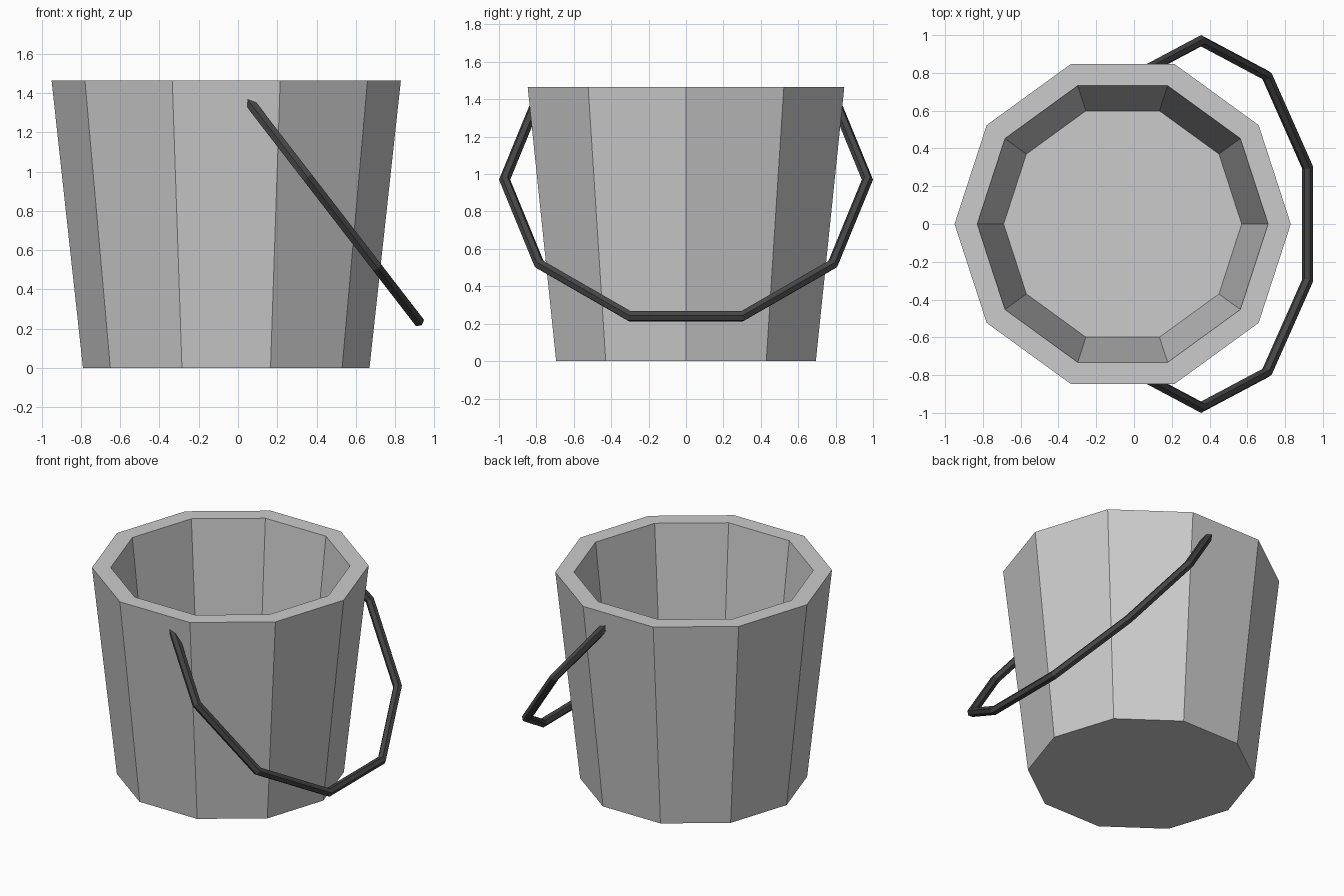
import bpy, bmesh
from math import cos, sin, radians, pi
from mathutils import Vector

if "Cube" in bpy.data.objects:
    bpy.data.objects.remove(bpy.data.objects["Cube"])


def finish(name, bm, color=None):
    bmesh.ops.recalc_face_normals(bm, faces=bm.faces)
    mesh = bpy.data.meshes.new(name)
    bm.to_mesh(mesh)
    bm.free()
    obj = bpy.data.objects.new(name, mesh)
    bpy.context.collection.objects.link(obj)
    if color:
        mat = bpy.data.materials.new(name + "_color")
        mat.diffuse_color = color
        mat.use_nodes = True
        mat.node_tree.nodes["Principled BSDF"].inputs["Base Color"].default_value = mat.diffuse_color
        mesh.materials.append(mat)
    return obj


def loft(bm, rings):
    # Skin consecutive point rings and cap both ends
    loops = [[bm.verts.new(p) for p in ring] for ring in rings]
    for a, b in zip(loops, loops[1:]):
        n = len(a)
        for i in range(n):
            j = (i + 1) % n
            bm.faces.new((a[i], a[j], b[j], b[i]))
    bm.faces.new(loops[0])
    bm.faces.new(loops[-1])


# Bucket: ten-sided tapered wall, flat rim and inner floor
SIDES = 10
CENTER_X = -0.06
profile = [(0.73, 0.0), (0.89, 1.465), (0.77, 1.465), (0.63, 0.18)]
bm = bmesh.new()
loft(bm, [[(CENTER_X + r * cos(2 * pi * i / SIDES), r * sin(2 * pi * i / SIDES), z)
           for i in range(SIDES)] for r, z in profile])
finish("bucket", bm)

# Handle: hexagonal bar along part of a tilted ten-sided ring, ends sunk in the wall
pivot = Vector((0.355, 0, 0.97))
down = Vector((0.61, 0, -0.79)).normalized()
side = Vector((0, 1, 0))
normal = down.cross(side)
R, T = 0.97, 0.03
rings = []
for angle in range(-126, 127, 36):
    a = radians(angle)
    out = down * cos(a) + side * sin(a)
    rings.append([pivot + out * (R + T * cos(k * pi / 3)) + normal * T * sin(k * pi / 3)
                  for k in range(6)])
bm = bmesh.new()
loft(bm, rings)
finish("handle", bm, (0.06, 0.06, 0.06, 1))
